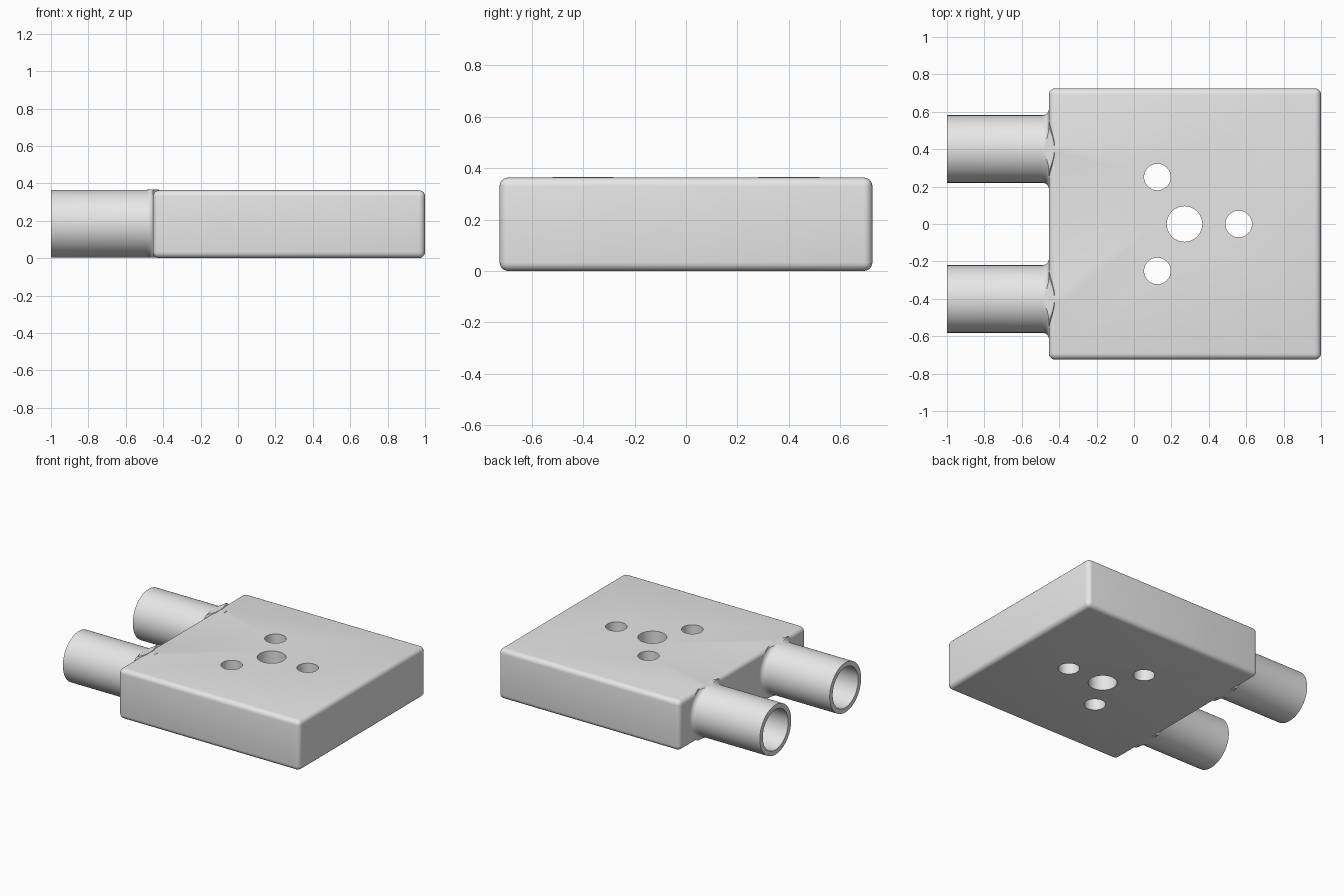
import bpy, bmesh, math
from mathutils import Matrix

if "Cube" in bpy.data.objects:
    bpy.data.objects.remove(bpy.data.objects["Cube"])

GREY = bpy.data.materials.new("light grey")
GREY.diffuse_color = (0.8, 0.8, 0.8, 1)
GREY.use_nodes = True
GREY.node_tree.nodes["Principled BSDF"].inputs["Base Color"].default_value = GREY.diffuse_color
H = 0.363                      # block height
TUBE_Y, TUBE_Z, TUBE_R, BORE_R = 0.401, 0.1845, 0.1805, 0.146
FACE_X, FILLET = -0.455, 0.035


def make(name, bm, helper=False):
    bmesh.ops.recalc_face_normals(bm, faces=bm.faces)
    me = bpy.data.meshes.new(name)
    bm.to_mesh(me)
    bm.free()
    ob = bpy.data.objects.new(name, me)
    bpy.context.collection.objects.link(ob)
    me.materials.append(GREY)
    ob.hide_render = helper
    return ob


def box(name, lo, hi, helper=False):
    bm = bmesh.new()
    size = [b - a for a, b in zip(lo, hi)]
    mid = [(a + b) / 2 for a, b in zip(lo, hi)]
    bmesh.ops.create_cube(bm, size=1, matrix=Matrix.Translation(mid) @ Matrix.Diagonal((*size, 1)))
    return make(name, bm, helper)


def lathe_x(name, profile, y, z, n=64):
    """Closed solid turned about a line along x; profile is (x, radius)."""
    bm = bmesh.new()
    rings = [[bm.verts.new((x, y + r * math.cos(2 * math.pi * i / n),
                            z + r * math.sin(2 * math.pi * i / n))) for i in range(n)]
             for x, r in profile]
    for a, b in zip(rings, rings[1:]):
        for i in range(n):
            bm.faces.new((a[i], a[(i + 1) % n], b[(i + 1) % n], b[i]))
    bm.faces.new(rings[0])
    bm.faces.new(rings[-1])
    return make(name, bm, True)


def pin(name, x, y, r):
    bm = bmesh.new()
    bmesh.ops.create_cone(bm, cap_ends=True, segments=48, radius1=r, radius2=r, depth=1,
                          matrix=Matrix.Translation((x, y, H / 2)))
    return make(name, bm, True)


def apply_mods(ob):
    bpy.context.view_layer.update()
    dg = bpy.context.evaluated_depsgraph_get()
    me = bpy.data.meshes.new_from_object(ob.evaluated_get(dg))
    ob.modifiers.clear()
    ob.data = me


def boolean(ob, other, op):
    m = ob.modifiers.new(op, 'BOOLEAN')
    m.operation, m.object, m.solver = op, other, 'EXACT'
    apply_mods(ob)
    bpy.data.objects.remove(other)


# Rounded block
block = box("manifold_block", (FACE_X, -0.725, 0), (1, 0.725, H))
bev = block.modifiers.new("round", 'BEVEL')
bev.width, bev.segments = 0.033, 5
apply_mods(block)

# Tubes with a fillet at the block, trimmed to the block height
fillet = [(FACE_X - FILLET * (1 - math.sin(a)), TUBE_R + FILLET * (1 - math.cos(a)))
          for a in [math.pi / 2 * i / 6 for i in range(7)]]
profile = [(-1, TUBE_R)] + fillet + [(FACE_X + 0.03, TUBE_R), (-0.38, TUBE_R)]
for s in (1, -1):
    tube = lathe_x("tube", profile, s * TUBE_Y, TUBE_Z)
    trim = box("trim", (-1.2, -2, TUBE_Z - TUBE_R - 0.0007), (0, 2, TUBE_Z + TUBE_R + 0.0007), True)
    boolean(tube, trim, 'INTERSECT')
    boolean(block, tube, 'UNION')

# Blind bores in the tubes
for s in (1, -1):
    boolean(block, lathe_x("bore", [(-1.1, BORE_R), (FACE_X, BORE_R)], s * TUBE_Y, TUBE_Z), 'DIFFERENCE')

# Centre hole and three bolt holes around it
boolean(block, pin("centre_hole", 0.27, 0, 0.095), 'DIFFERENCE')
for k in range(3):
    a = 2 * math.pi * k / 3
    boolean(block, pin("bolt_hole", 0.27 + 0.29 * math.cos(a), 0.29 * math.sin(a), 0.071), 'DIFFERENCE')

block.data.materials.clear()
block.data.materials.append(GREY)
for p in block.data.polygons:
    p.material_index = 0

bpy.context.view_layer.objects.active = block
block.select_set(True)
bpy.ops.object.shade_smooth_by_angle(angle=math.radians(30))
